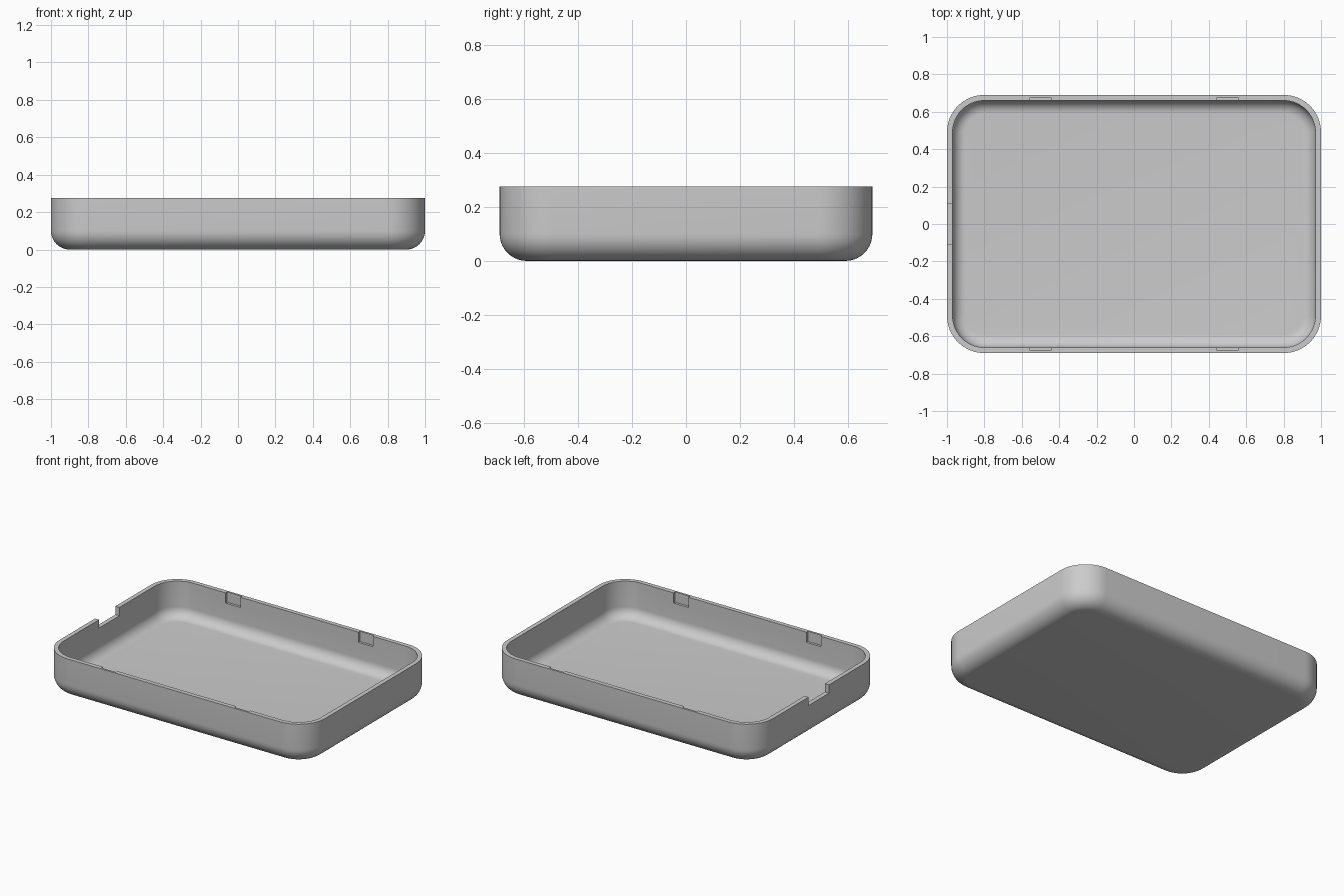
import bpy, bmesh, math

cube = bpy.data.objects.get("Cube")
if cube:
    bpy.data.objects.remove(cube, do_unlink=True)

HALF_X, HALF_Y, HEIGHT = 1.0, 0.69, 0.275
WALL, CORNER, FILLET = 0.03, 0.2, 0.1
SEGMENTS = 16

grey = bpy.data.materials.new("light grey plastic")
grey.use_nodes = True
colour = (0.6, 0.6, 0.6, 1)
grey.diffuse_color = colour
grey.node_tree.nodes["Principled BSDF"].inputs["Base Color"].default_value = colour


def ring(bm, inset, z):
    """Rounded rectangle of vertices, inset from the outer wall."""
    radius = CORNER - inset
    verts = []
    for quarter, (sx, sy) in enumerate([(1, 1), (-1, 1), (-1, -1), (1, -1)]):
        for i in range(SEGMENTS + 1):
            a = (quarter + i / SEGMENTS) * math.pi / 2
            verts.append(bm.verts.new((sx * (HALF_X - CORNER) + radius * math.cos(a),
                                       sy * (HALF_Y - CORNER) + radius * math.sin(a), z)))
    return verts


def wall_profile(offset):
    """Inset and height pairs from floor to rim, with a rounded bottom edge."""
    r = FILLET - offset
    steps = [math.pi / 2 * i / 10 for i in range(11)]
    return [(FILLET - r * math.sin(a), FILLET - r * math.cos(a)) for a in steps] + [(offset, HEIGHT)]


def cutter(name, low, high):
    """Hidden box subtracted from the tray."""
    centre = [(a + b) / 2 for a, b in zip(low, high)]
    bpy.ops.mesh.primitive_cube_add(size=1, location=centre)
    box = bpy.context.object
    box.name = name
    box.scale = [b - a for a, b in zip(low, high)]
    box.hide_render = True
    return box


# Tray shell: outside upward, over the rim, then inside downward
bm = bmesh.new()
profile = wall_profile(0) + wall_profile(WALL)[::-1]
rings = [ring(bm, inset, z) for inset, z in profile]
for lower, upper in zip(rings, rings[1:]):
    for i in range(len(lower)):
        j = (i + 1) % len(lower)
        bm.faces.new((lower[i], lower[j], upper[j], upper[i]))
bm.faces.new(rings[0][::-1])
bm.faces.new(rings[-1])
mesh = bpy.data.meshes.new("tray_shell")
bm.to_mesh(mesh)
bm.free()
tray = bpy.data.objects.new("tray_shell", mesh)
bpy.context.collection.objects.link(tray)
mesh.materials.append(grey)

# Cable notch through the right wall
cutters = [cutter("notch_cutter", (-1.1, -0.11, HEIGHT - 0.057), (-0.9, 0.11, HEIGHT + 0.1))]

# Four clip pockets inside the front and back walls
inner = HALF_Y - WALL
for side in (-1, 1):
    for x in (-0.5, 0.5):
        y0, y1 = sorted((side * (inner - 0.02), side * (inner + 0.016)))
        cutters.append(cutter("clip_pocket_cutter", (x - 0.055, y0, HEIGHT - 0.07),
                              (x + 0.055, y1, HEIGHT + 0.1)))

# Apply the cuts, then smooth the rounded surfaces
bpy.context.view_layer.objects.active = tray
for box in cutters:
    cut = tray.modifiers.new("cut", "BOOLEAN")
    cut.operation = "DIFFERENCE"
    cut.solver = "EXACT"
    cut.object = box
    bpy.ops.object.modifier_apply(modifier=cut.name)
    bpy.data.objects.remove(box, do_unlink=True)

bpy.ops.object.select_all(action="DESELECT")
tray.select_set(True)
bpy.ops.object.shade_smooth_by_angle(angle=math.radians(30))
